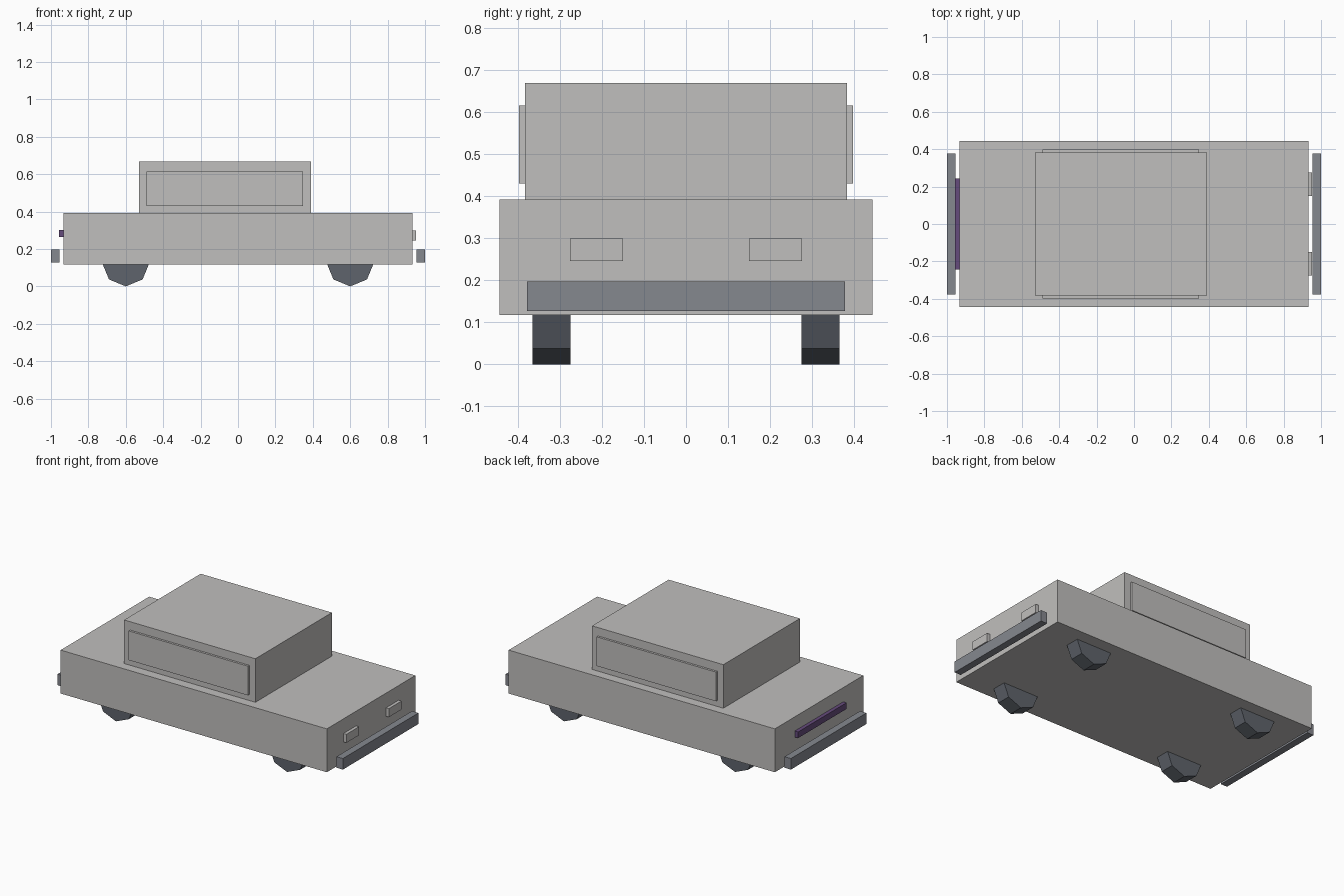
import bpy
import math

old = bpy.data.objects.get("Cube")
if old:
    bpy.data.objects.remove(old, do_unlink=True)


def material(name, rgb):
    mat = bpy.data.materials.new(name)
    mat.use_nodes = True
    colour = (*rgb, 1.0)
    mat.diffuse_color = colour
    mat.node_tree.nodes["Principled BSDF"].inputs["Base Color"].default_value = colour
    return mat


paint = material("silver_grey", (0.53, 0.52, 0.51))
steel = material("steel_grey", (0.235, 0.246, 0.275))
rubber = material("dark_slate", (0.114, 0.127, 0.15))
purple = material("dull_purple", (0.13, 0.07, 0.2))


def box(name, x, y, z, mat):
    """Box given by its (low, high) range on each axis."""
    spans = (x, y, z)
    bpy.ops.mesh.primitive_cube_add(size=1, location=[(a + b) / 2 for a, b in spans])
    ob = bpy.context.object
    ob.name = name
    ob.scale = [b - a for a, b in spans]
    bpy.ops.object.transform_apply(location=False, rotation=False, scale=True)
    ob.data.materials.append(mat)
    return ob


def wheel(name, x, y):
    """Eight-sided wheel standing on one corner."""
    radius = 0.127
    bpy.ops.mesh.primitive_cylinder_add(vertices=8, radius=radius, depth=0.09,
                                        location=(x, y, radius),
                                        rotation=(math.pi / 2, 0, 0))
    ob = bpy.context.object
    ob.name = name
    ob.data.materials.append(rubber)


# Body and cabin
box("body", (-0.933, 0.933), (-0.443, 0.443), (0.117, 0.392), paint)
box("cabin", (-0.53, 0.39), (-0.383, 0.383), (0.392, 0.668), paint)

# Side windows, as a slab through the cabin
box("side_windows", (-0.488, 0.348), (-0.397, 0.397), (0.43, 0.615), paint)

# Bumpers
box("front_bumper", (0.955, 1.0), (-0.378, 0.378), (0.127, 0.197), steel)
box("rear_bumper", (-1.0, -0.955), (-0.378, 0.378), (0.127, 0.197), steel)

# Lights
for side, low, high in (("left", 0.15, 0.276), ("right", -0.276, -0.15)):
    box(side + "_headlight", (0.92, 0.953), (low, high), (0.245, 0.299), paint)
box("tail_light", (-0.956, -0.92), (-0.243, 0.243), (0.263, 0.302), purple)

# Wheels
for end, x in (("front", 0.6), ("rear", -0.6)):
    for side, y in (("left", 0.32), ("right", -0.32)):
        wheel(f"{end}_{side}_wheel", x, y)
